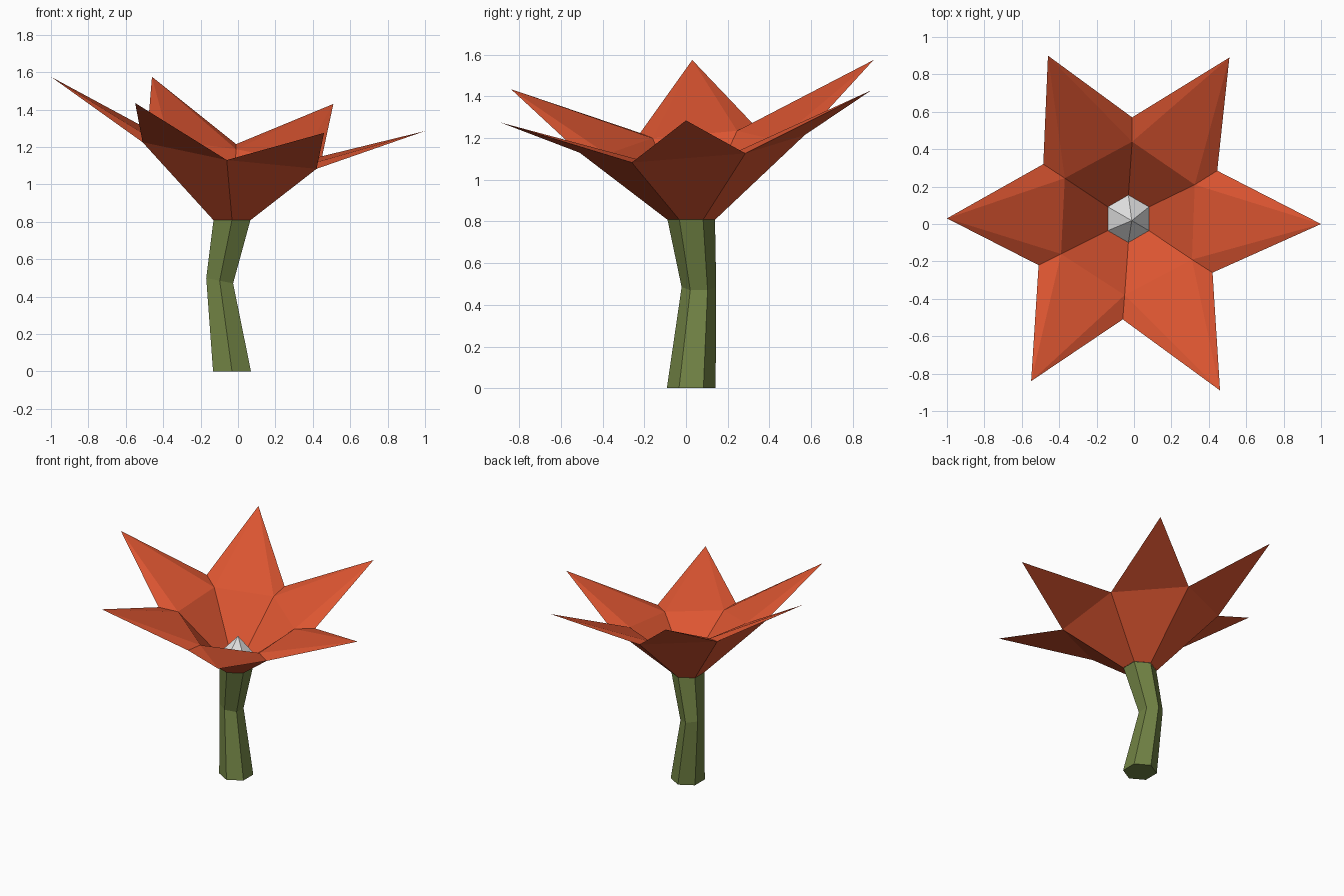
import bpy, bmesh, math

if "Cube" in bpy.data.objects:
    bpy.data.objects.remove(bpy.data.objects["Cube"])


def material(name, rgb):
    m = bpy.data.materials.new(name)
    m.diffuse_color = (*rgb, 1)
    m.use_nodes = True
    m.node_tree.nodes["Principled BSDF"].inputs["Base Color"].default_value = m.diffuse_color
    return m


def build(name, verts, faces, mat):
    me = bpy.data.meshes.new(name)
    me.from_pydata(verts, [], faces)
    bm = bmesh.new()
    bm.from_mesh(me)
    bmesh.ops.recalc_face_normals(bm, faces=bm.faces)
    bm.to_mesh(me)
    bm.free()
    me.materials.append(mat)
    ob = bpy.data.objects.new(name, me)
    bpy.context.collection.objects.link(ob)
    return ob


def hexagon(cx, cy, z, r, tilt=0):
    """Six points, clockwise from +y; tilt slopes the ring along x."""
    pts = []
    for i in range(6):
        a = math.radians(90 - 60 * i)
        x = r * math.cos(a)
        pts.append((cx + x, cy + r * math.sin(a), z + tilt * x))
    return pts


def band(a, b):
    """Quads between two six-point rings starting at indices a and b."""
    return [(a + i, a + (i + 1) % 6, b + (i + 1) % 6, b + i) for i in range(6)]


red = material("petal orange red", (0.72, 0.092, 0.031))
green = material("stem green", (0.165, 0.225, 0.058))
white = material("centre white", (0.78, 0.78, 0.78))

# Bent stem, slimmer at the bend
stem = (hexagon(-0.032, 0.025, 0, 0.117)
        + hexagon(-0.098, 0.062, 0.485, 0.083, -0.2)
        + hexagon(-0.032, 0.025, 0.81, 0.114))
build("stem", stem, band(0, 6) + band(6, 12)
      + [tuple(range(6)), tuple(range(12, 18))], green)

# Flower: outer cup, notches between petals, inner cup and pointed tips
notches = [(-0.01, 0.57, 1.215), (0.445, 0.285, 1.127), (0.42, -0.26, 1.083),
           (-0.06, -0.51, 1.13), (-0.51, -0.22, 1.225), (-0.485, 0.32, 1.27)]
inner = [(-0.01, 0.44, 1.188), (0.325, 0.21, 1.12), (0.31, -0.19, 1.087),
         (-0.05, -0.38, 1.123), (-0.39, -0.16, 1.2), (-0.37, 0.245, 1.235)]
tips = [(0.51, 0.89, 1.43), (1.0, 0.0, 1.285), (0.46, -0.89, 1.275),
        (-0.55, -0.84, 1.435), (-1.0, 0.03, 1.575), (-0.46, 0.9, 1.575)]
verts = (hexagon(-0.032, 0.025, 0.81, 0.116) + notches + inner
         + hexagon(-0.03, 0.028, 0.90, 0.125) + tips)
faces = band(0, 6) + band(12, 18) + band(0, 18)
for i in range(6):
    j = (i + 1) % 6
    t = 24 + i
    faces += [(6 + i, 6 + j, t),              # underside of petal
              (12 + i, 12 + j, t),            # petal middle
              (6 + i, 12 + i, t), (12 + j, 6 + j, t)]  # petal flanks
build("flower", verts, faces, red)

# Faceted cone in the middle
cone = hexagon(-0.03, 0.028, 0.905, 0.127) + [(-0.012, 0.018, 1.05)]
build("flower_centre", cone,
      [(i, (i + 1) % 6, 6) for i in range(6)] + [tuple(range(6))], white)
